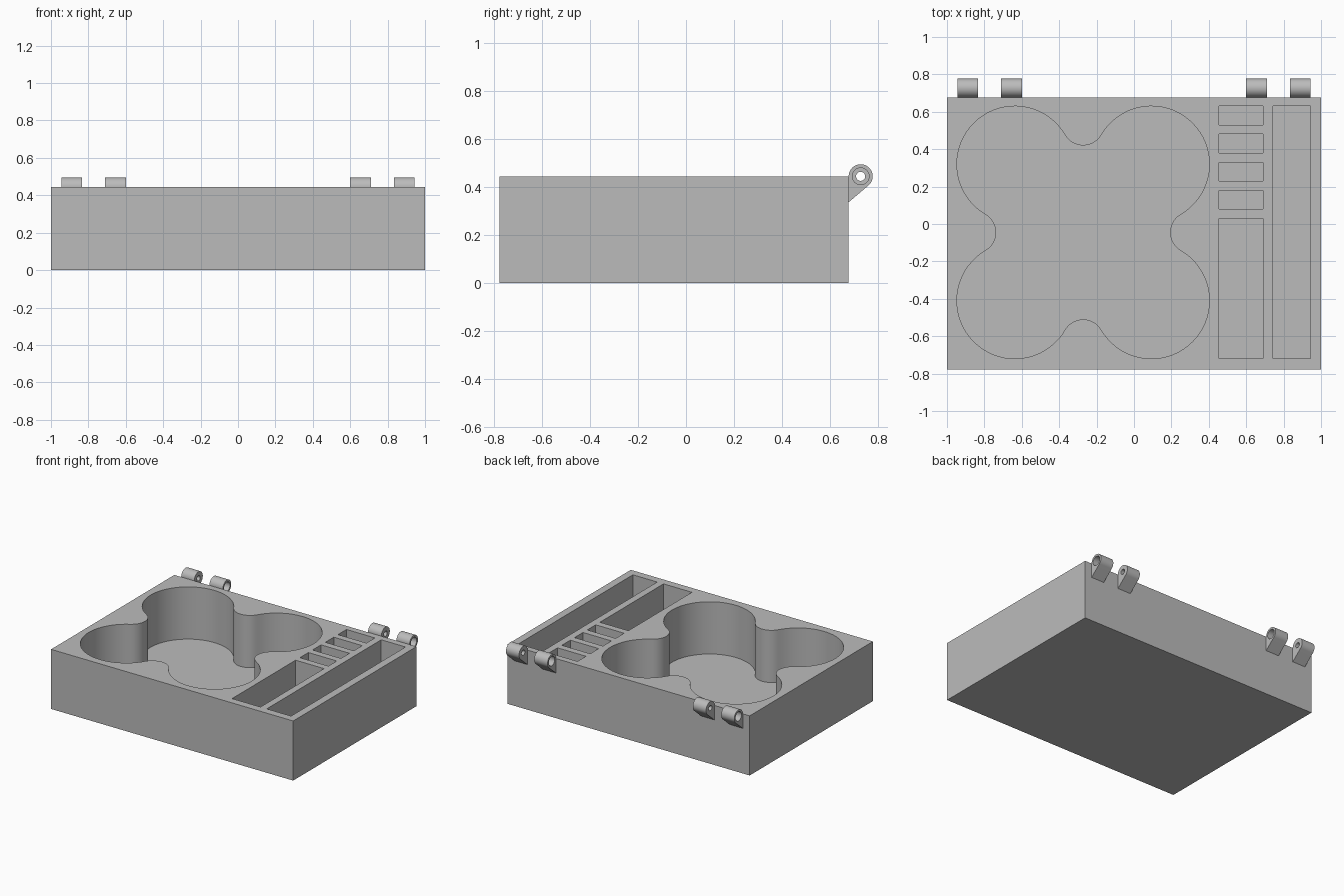
import bpy, bmesh
from math import radians, cos, sin, atan2, pi, hypot
from mathutils import Vector

cube = bpy.data.objects.get("Cube")
if cube:
    bpy.data.objects.remove(cube, do_unlink=True)

grey = bpy.data.materials.new("plain grey")
grey.use_nodes = True
grey.diffuse_color = (0.5, 0.5, 0.5, 1)
grey.node_tree.nodes["Principled BSDF"].inputs["Base Color"].default_value = (0.5, 0.5, 0.5, 1)

HEIGHT, FLOOR = 0.445, 0.055
FRONT, BACK = -0.777, 0.677


def prism(bm, points, offset):
    """Extrude a closed outline by the offset vector."""
    face = bm.faces.new([bm.verts.new(p) for p in points])
    result = bmesh.ops.extrude_face_region(bm, geom=[face])
    verts = [g for g in result["geom"] if isinstance(g, bmesh.types.BMVert)]
    bmesh.ops.translate(bm, verts=verts, vec=Vector(offset))


def box(bm, x0, x1, y0, y1, z0, z1):
    prism(bm, [(x0, y0, z0), (x1, y0, z0), (x1, y1, z0), (x0, y1, z0)], (0, 0, z1 - z0))


def arc(cx, cy, r, start, end, steps):
    angles = [start + (end - start) * i / steps for i in range(steps + 1)]
    return [(cx + r * cos(a), cy + r * sin(a)) for a in angles]


def make_object(name, bm):
    bmesh.ops.recalc_face_normals(bm, faces=bm.faces)
    mesh = bpy.data.meshes.new(name)
    bm.to_mesh(mesh)
    bm.free()
    mesh.materials.append(grey)
    obj = bpy.data.objects.new(name, mesh)
    bpy.context.collection.objects.link(obj)
    return obj


def activate(obj):
    bpy.ops.object.select_all(action="DESELECT")
    obj.select_set(True)
    bpy.context.view_layer.objects.active = obj


def cut(obj, cutter):
    """Subtract the cutter, then discard it."""
    cutter.hide_render = True
    mod = obj.modifiers.new("cut", "BOOLEAN")
    mod.operation, mod.solver, mod.object = "DIFFERENCE", "EXACT", cutter
    activate(obj)
    bpy.ops.object.modifier_apply(modifier=mod.name)
    bpy.data.objects.remove(cutter, do_unlink=True)


def smooth(obj):
    activate(obj)
    bpy.ops.object.shade_smooth_by_angle(angle=radians(30))


def pocket_outline(cx, cy, spread=0.365, lobe=0.31, neck=0.112, reach=0.577):
    """Four round lobes joined by concave necks."""
    tangent = atan2(reach - spread, -spread)
    side = atan2(spread - reach, spread)
    quarter = arc(spread, spread, lobe, pi / 2 - tangent, tangent, 36)
    quarter += arc(0, reach, neck, side, -pi - side, 14)[1:-1]
    points = []
    for k in range(4):
        c, s = cos(k * pi / 2), sin(k * pi / 2)
        points += [(cx + x * c - y * s, cy + x * s + y * c) for x, y in quarter]
    return points


# Body block
bm = bmesh.new()
box(bm, -1, 1, FRONT, BACK, 0, HEIGHT)
body = make_object("tray_body", bm)

# Pocket and slots
bm = bmesh.new()
prism(bm, [(x, y, FLOOR) for x, y in pocket_outline(-0.272, -0.045)], (0, 0, HEIGHT))
box(bm, 0.742, 0.943, -0.72, 0.63, FLOOR, 0.5)
box(bm, 0.455, 0.69, -0.72, 0.03, FLOOR, 0.5)
for i in range(4):
    y = 0.08 + 0.15 * i
    box(bm, 0.455, 0.69, y, y + 0.1, FLOOR, 0.5)
cut(body, make_object("pocket_cutter", bm))
smooth(body)

# Hinge knuckles
HINGE_Y, HINGE_R = 0.727, 0.05


def knuckle(name, x0, x1, bore_side):
    ring = arc(HINGE_Y, HEIGHT, HINGE_R, radians(-50), pi, 40)
    profile = ring + [(BACK, 0.337)]
    bm = bmesh.new()
    prism(bm, [(x0, y, z) for y, z in profile], (x1 - x0, 0, 0))
    obj = make_object(name, bm)
    # Pin hole, then the wider recess on the outer face
    face_x = x1 if bore_side > 0 else x0
    for r, start, length in ((0.019, x0 - 0.02, x1 - x0 + 0.04),
                             (0.035, face_x + 0.02 * bore_side, -0.07 * bore_side)):
        bm = bmesh.new()
        circle = arc(HINGE_Y, HEIGHT, r, 0, 2 * pi, 32)[:-1]
        prism(bm, [(start, y, z) for y, z in circle], (length, 0, 0))
        cut(obj, make_object("bore_cutter", bm))
    smooth(obj)


for label, sign in (("left", 1), ("right", -1)):
    for part, near, far, bore in (("inner", 0.6, 0.71, -1), ("outer", 0.835, 0.943, 1)):
        x0, x1 = sorted((near * sign, far * sign))
        knuckle(f"{label}_{part}_hinge_knuckle", x0, x1, bore * sign)
